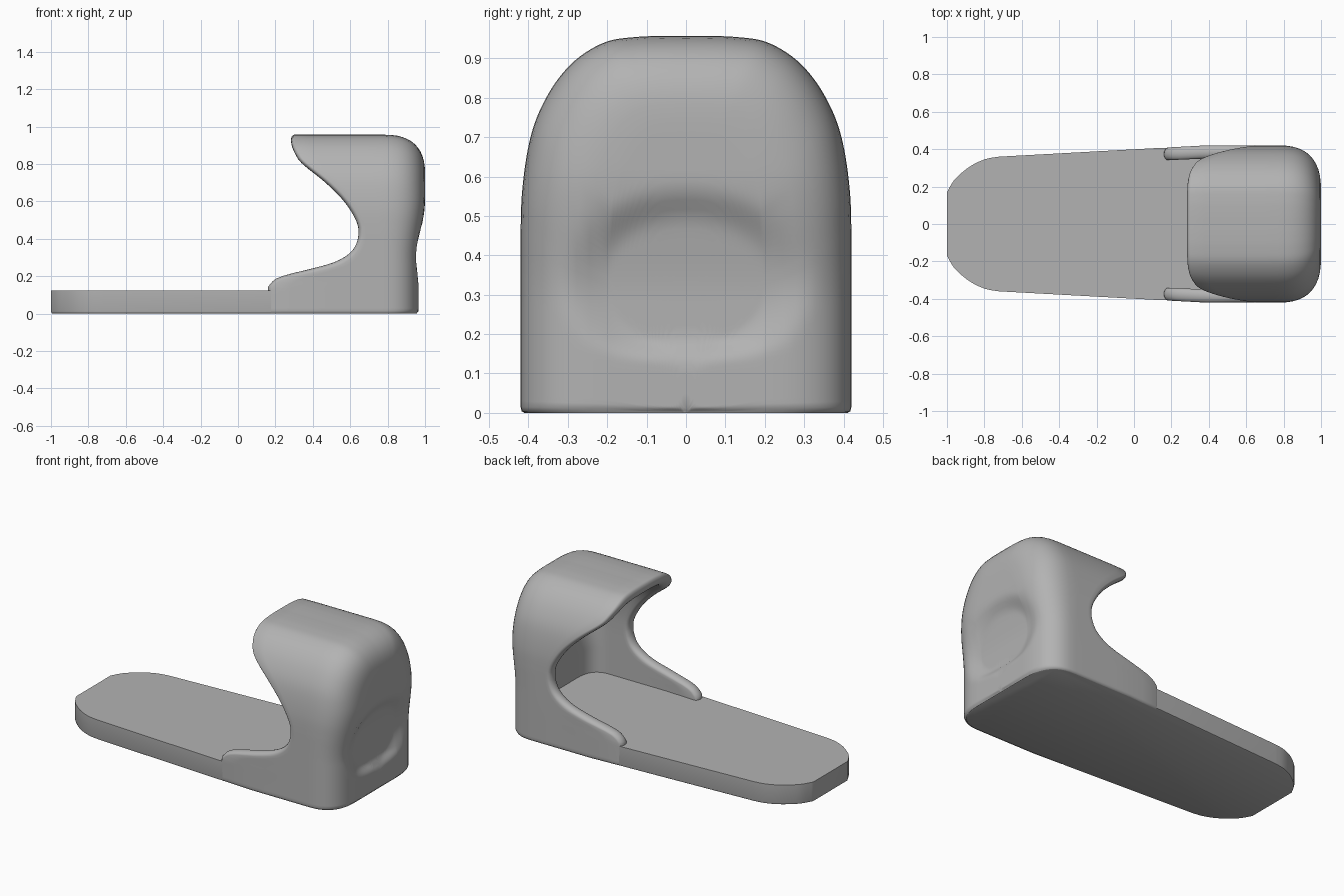
import bpy, bmesh, math

cube = bpy.data.objects.get("Cube")
if cube:
    bpy.data.objects.remove(cube, do_unlink=True)

grey = bpy.data.materials.new("mid grey plastic")
grey.use_nodes = True
grey.diffuse_color = (0.45, 0.45, 0.45, 1)
grey.node_tree.nodes["Principled BSDF"].inputs["Base Color"].default_value = grey.diffuse_color

TOP, HALF, BEND, WALL = 0.957, 0.42, 0.77, 0.07


def spline(pts, n):
    """Catmull-Rom curve through the points."""
    p = [pts[0]] + pts + [pts[-1]]
    out = []
    for a, b, c, d in zip(p, p[1:], p[2:], p[3:]):
        for i in range(n):
            t = i / n
            out.append(tuple(0.5 * (2 * q + (r - o) * t + (2 * o - 5 * q + 4 * r - s) * t * t
                                    + (3 * q - o - 3 * r + s) * t ** 3)
                             for o, q, r, s in zip(a, b, c, d)))
    return out + [pts[-1]]


def smooth(a, b, v):
    t = min(1, max(0, (v - a) / (b - a)))
    return t * t * (3 - 2 * t)


# Edge of the opening in side view, as (height, x)
MOUTH = spline([(0, .16), (.13, .16), (.155, .17), (.185, .2), (.208, .26), (.235, .37),
                (.27, .5), (.31, .58), (.36, .626), (.43, .645), (.5, .63), (.6, .567),
                (.7, .468), (.8, .345), (.85, .308), (.9, .287), (.957, .28)], 6)


def mouth(z):
    for (z0, x0), (z1, x1) in zip(MOUTH, MOUTH[1:]):
        if z <= z1:
            return x0 + (x1 - x0) * (z - z0) / (z1 - z0)
    return MOUTH[-1][1]


def half_width(x):
    return min(HALF, 0.36 + 0.06 * (x + 0.72) / 1.1)


def back(z):
    return 0.965 + 0.035 * smooth(0.28, 0.62, z)


def dent(y, z):
    # Shallow finger recess in the back wall
    r = math.hypot(y / 0.33, (z - 0.33) / 0.25)
    side = 1 - smooth(0.6, 1.0, r)
    return 0.03 * side * smooth(0.12, 0.19, z)


# Arch of the hood in end view: left foot, over the top, right foot
wall = [(HALF - 0.01, 0), (HALF - 0.003, 0.004), (HALF, 0.015)]
wall += [(HALF, 0.015 * i) for i in range(2, 29)]
crown = spline([(.42, .45), (.417, .55), (.405, .65), (.386, .73), (.355, .8), (.315, .86),
                (.265, .908), (.2, .943), (.13, .954), (.06, TOP), (0, TOP)], 5)
side = wall + crown
ARCH = side + [(-y, z) for y, z in reversed(side[:-1])]


def ring(inset, x_of, back_wall=False):
    """One arch of points, shrunk by the inset, with x from a rule."""
    pts = []
    for y, z in ARCH:
        y, z = y * (1 - inset / HALF), z * (1 - inset / TOP)
        x = x_of(y, z)
        pts.append((x, y * half_width(x) / HALF, z))
    return pts


def skin(inset, radius, inner):
    """Rings from behind the mouth round to the middle of the back."""
    rings = []
    depth = WALL if inner else 0

    def rear(y, z):
        low = 0 if inner else 0.01 * (1 - smooth(0, 0.015, z))
        return back(z) - depth - low - (0 if inner else dent(y, z))

    for k in range(1, 7):
        rings.append(ring(inset, lambda y, z: rim_x(z, 1) + (BEND - rim_x(z, 1)) * k / 6))
    for k in range(1, 13):
        a = math.pi / 2 * k / 12
        s = math.sin(a) ** 0.77
        d = inset + radius * (1 - max(0, math.cos(a)) ** 0.77)
        rings.append(ring(d, lambda y, z: BEND + (rear(y, z) - BEND) * s))
    base = rings[-1]
    for k in range(1, 30):
        f = 1 - k / 30
        rings.append([(rear(y * f, z * f), y * f, z * f) for _, y, z in base])
    return rings


def rim_x(z, t):
    # Rounded lip: t runs from -1 inside to 1 outside
    slope = (mouth(min(TOP, z + .012)) - mouth(max(0, z - .012))) / .024
    dx = 0.022 * math.hypot(1, slope) * (1 - math.sqrt(1 - t * t))
    return mouth(z) + min(dx, 0.7 * (BEND - mouth(z)))


def finish(name, bm, angle):
    bmesh.ops.recalc_face_normals(bm, faces=bm.faces)
    mesh = bpy.data.meshes.new(name)
    bm.to_mesh(mesh)
    bm.free()
    mesh.materials.append(grey)
    obj = bpy.data.objects.new(name, mesh)
    bpy.context.collection.objects.link(obj)
    bpy.ops.object.select_all(action='DESELECT')
    obj.select_set(True)
    bpy.context.view_layer.objects.active = obj
    bpy.ops.object.shade_smooth_by_angle(angle=math.radians(angle))


def bridge(bm, rings, closed=False):
    rows = [[bm.verts.new(p) for p in r] for r in rings]
    n = len(rows[0])
    for a, b in zip(rows, rows[1:]):
        for i in range(n if closed else n - 1):
            j = (i + 1) % n
            bm.faces.new((a[i], a[j], b[j], b[i]))
    return rows


# Hood: inner skin, rounded lip, outer skin
bm = bmesh.new()
lip = []
for k in range(9):
    t = -math.cos(math.pi * k / 8)
    lip.append(ring(WALL * (1 - t) / 2, lambda y, z: rim_x(z, t)))
rows = bridge(bm, skin(WALL, 0.15, True)[::-1] + lip + skin(0, 0.22, False))
bm.faces.new(rows[0])
bm.faces.new(rows[-1])
finish("hood", bm, 50)

# Base plate with a rounded toe and a softened bottom edge
toe = spline([(-1, .17), (-.965, .23), (-.92, .275), (-.86, .318), (-.79, .348), (-.72, .36)], 4)
heel = []
for k in range(11):
    a = math.pi / 2 * k / 10
    heel.append((BEND + 0.185 * math.sin(a) ** .77,
                 HALF - 0.004 - 0.22 * (1 - max(0, math.cos(a)) ** .77)))
edge = toe + [(.15, half_width(.15)), (.2, half_width(.2) - .003), (.38, HALF - .004)] + heel
outline = edge + [(x, -y) for x, y in reversed(edge)]
bm = bmesh.new()
rows = bridge(bm, [[(x * s, y * (1 - 2.4 * (1 - s)), z) for x, y in outline]
                   for s, z in ((.99, 0), (.997, .004), (1, .014), (1, .125))], closed=True)
bm.faces.new(rows[0])
bm.faces.new(rows[-1])
finish("base_plate", bm, 35)
